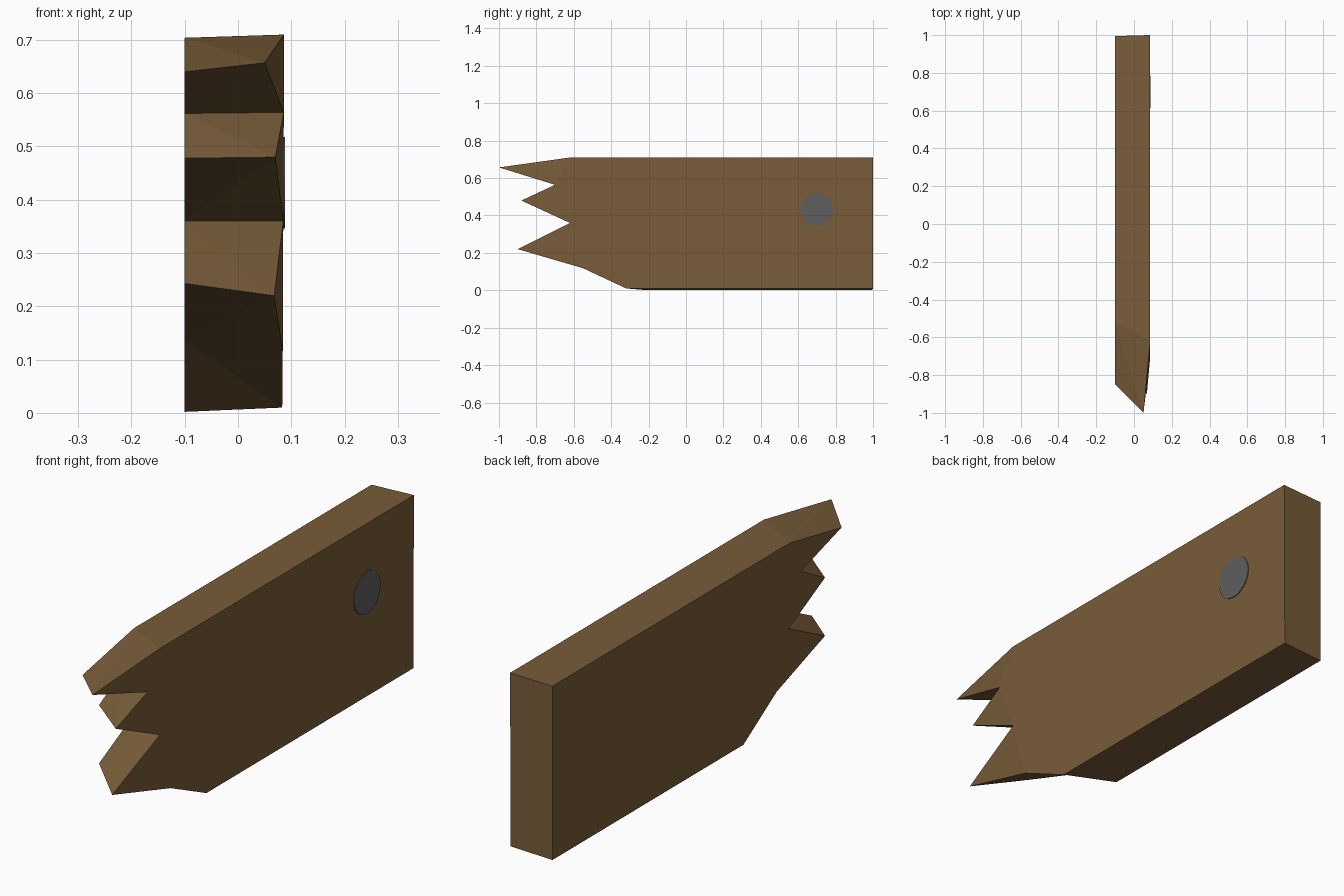
import bpy, bmesh, math

cube = bpy.data.objects.get("Cube")
if cube:
    bpy.data.objects.remove(cube, do_unlink=True)


def make_material(name, color):
    mat = bpy.data.materials.new(name)
    mat.use_nodes = True
    mat.diffuse_color = color
    mat.node_tree.nodes["Principled BSDF"].inputs["Base Color"].default_value = color
    return mat


def make_object(name, bm, mat):
    bmesh.ops.recalc_face_normals(bm, faces=bm.faces)
    mesh = bpy.data.meshes.new(name)
    bm.to_mesh(mesh)
    bm.free()
    mesh.materials.append(mat)
    obj = bpy.data.objects.new(name, mesh)
    bpy.context.collection.objects.link(obj)
    return obj


wood = make_material("brown wood", (0.19, 0.108, 0.041, 1))
metal = make_material("grey metal", (0.112, 0.112, 0.112, 1))

# Broken outline on each side of the plank, running from top back to bottom back
left_side = [(-0.1, 0.995, 0.704), (-0.1, -0.52, 0.704), (-0.1, -0.85, 0.64),
             (-0.1, -0.59, 0.562), (-0.1, -0.744, 0.478), (-0.1, -0.513, 0.36),
             (-0.1, -0.744, 0.243), (-0.1, -0.436, 0.135), (-0.1, -0.224, 0.002),
             (-0.1, 0.995, 0.002)]
right_side = [(0.086, 1, 0.71), (0.086, -0.62, 0.71), (0.05, -1, 0.657),
              (0.086, -0.70, 0.564), (0.07, -0.88, 0.48), (0.085, -0.62, 0.36),
              (0.068, -0.90, 0.22), (0.084, -0.55, 0.118), (0.083, -0.32, 0.01),
              (0.083, 1, 0.01)]
tips = (2, 4, 6)

bm = bmesh.new()
a = [bm.verts.new(p) for p in left_side]
b = [bm.verts.new(p) for p in right_side]
count = len(a)

# Broad sides, with the splinter tips folded inward on the right
bm.faces.new(a)
bm.faces.new([v for i, v in enumerate(b) if i not in tips])
for i in tips:
    bm.faces.new((b[i - 1], b[i], b[i + 1]))

# Edge walls, split so that the creases run to the splinter tips
for i in range(count):
    j = (i + 1) % count
    if i in tips:
        bm.faces.new((a[i], b[i], a[j]))
        bm.faces.new((b[i], b[j], a[j]))
    else:
        bm.faces.new((a[i], b[i], b[j]))
        bm.faces.new((a[i], b[j], a[j]))
make_object("broken_plank", bm, wood)

# Flat round nail head on the right side
bm = bmesh.new()
bmesh.ops.create_cone(bm, cap_ends=True, segments=32, radius1=0.086,
                      radius2=0.086, depth=0.006)
nail = make_object("nail_head", bm, metal)
nail.rotation_euler.y = math.pi / 2
nail.location = (0.085, 0.70, 0.432)
